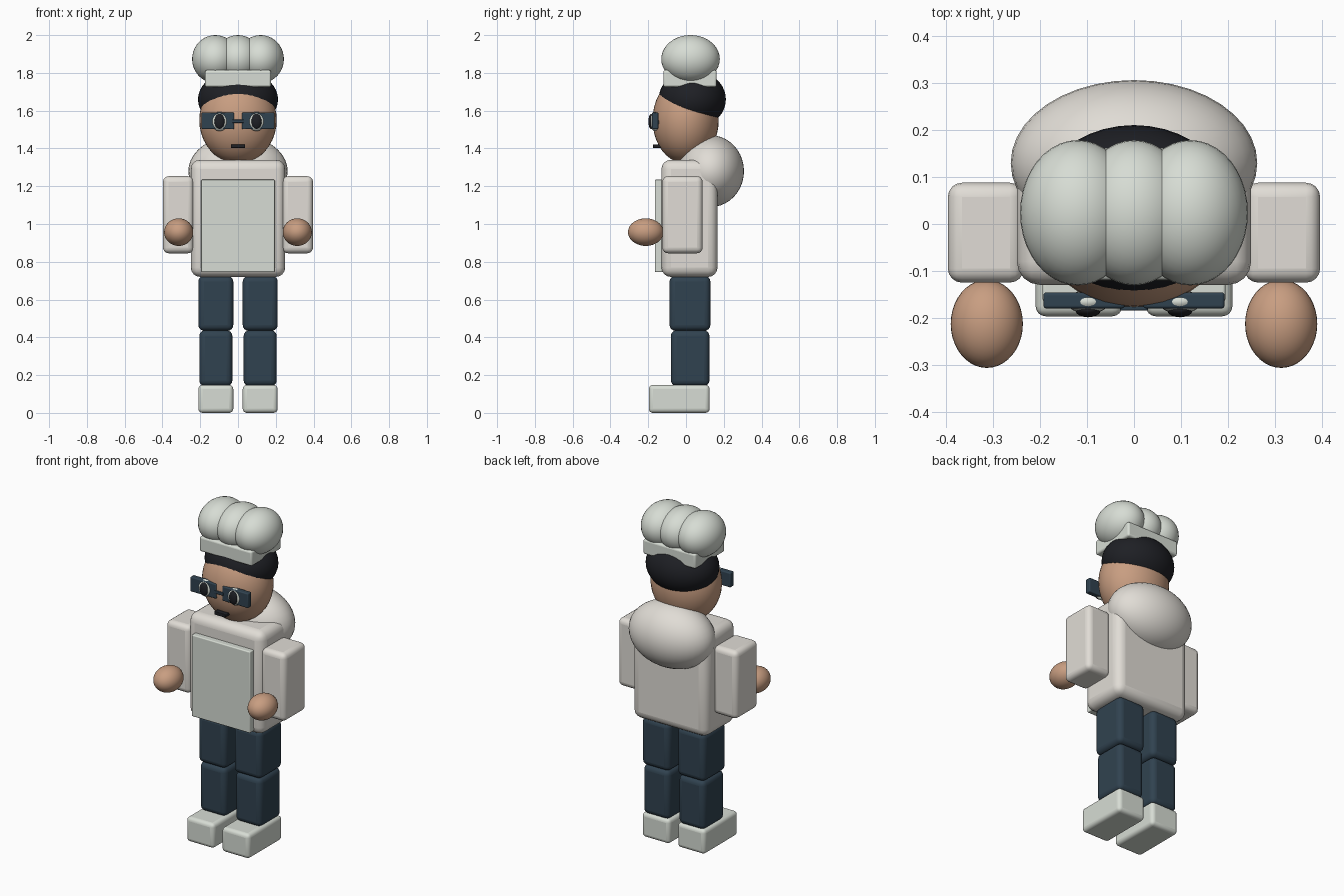
import bpy
import math

if "Cube" in bpy.data.objects:
    bpy.data.objects.remove(bpy.data.objects["Cube"])


def material(name, rgb):
    m = bpy.data.materials.new(name)
    m.diffuse_color = (*rgb, 1)
    m.use_nodes = True
    m.node_tree.nodes["Principled BSDF"].inputs["Base Color"].default_value = m.diffuse_color
    return m


CREAM = material("cream_cloth", (0.75, 0.72, 0.67))
WHITE = material("white_cloth", (0.68, 0.72, 0.66))
NAVY = material("navy", (0.03, 0.055, 0.08))
BLACK = material("black", (0.013, 0.014, 0.018))
SKIN = material("skin", (0.58, 0.34, 0.22))


def finish(name, mat):
    ob = bpy.context.object
    ob.name = name
    ob.data.materials.append(mat)
    return ob


def box(name, mat, x, y, z, bevel):
    """Rounded box from (min, max) ranges on each axis."""
    ranges = (x, y, z)
    bpy.ops.mesh.primitive_cube_add(size=1, location=[(a + b) / 2 for a, b in ranges])
    ob = finish(name, mat)
    ob.scale = [b - a for a, b in ranges]
    bpy.ops.object.transform_apply(location=False, rotation=False, scale=True)
    mod = ob.modifiers.new("rounded_edges", 'BEVEL')
    mod.width = bevel
    mod.segments = 4
    bpy.ops.object.shade_smooth_by_angle(angle=math.radians(35))


def ball(name, mat, centre, radii, segments=40):
    """Ellipsoid."""
    bpy.ops.mesh.primitive_uv_sphere_add(segments=segments, ring_count=segments // 2,
                                         radius=1, location=centre)
    ob = finish(name, mat)
    ob.scale = radii
    bpy.ops.object.transform_apply(location=False, rotation=False, scale=True)
    bpy.ops.object.shade_smooth()


# Body: jacket, apron and hood
box("torso", CREAM, (-0.25, 0.25), (-0.13, 0.167), (0.72, 1.34), 0.05)
box("apron", WHITE, (-0.195, 0.195), (-0.165, -0.12), (0.745, 1.235), 0.006)
ball("hood", CREAM, (0, 0.13, 1.28), (0.263, 0.177, 0.19))

# Head, hair and mouth
ball("head", SKIN, (0, -0.002, 1.55), (0.205, 0.175, 0.23))
ball("hair", BLACK, (0, 0.033, 1.66), (0.212, 0.178, 0.155))
box("mouth", BLACK, (-0.037, 0.037), (-0.175, -0.13), (1.402, 1.422), 0.004)

# Hat: band and three puffs
box("hat_band", WHITE, (-0.175, 0.175), (-0.12, 0.162), (1.725, 1.815), 0.012)
for i, x in enumerate((-0.12, 0, 0.12)):
    ball(f"hat_puff_{i + 1}", WHITE, (x, 0.024, 1.873), (0.123, 0.155, 0.127))

# Glasses bridge
box("glasses_bridge", NAVY, (-0.03, 0.03), (-0.185, -0.165), (1.535, 1.553), 0.004)

# Paired parts
for side, s in (("left", 1), ("right", -1)):
    def span(a, b):
        return tuple(sorted((s * a, s * b)))

    # Eyes and glasses
    box(f"{side}_glasses_plate", NAVY, span(0.02, 0.193), (-0.18, -0.146), (1.502, 1.59), 0.006)
    ball(f"{side}_eye", WHITE, (s * 0.098, -0.166, 1.543), (0.046, 0.025, 0.051), 24)
    ball(f"{side}_pupil", BLACK, (s * 0.098, -0.184, 1.543), (0.027, 0.015, 0.04), 24)

    # Arms and hands
    box(f"{side}_arm", CREAM, span(0.235, 0.397), (-0.125, 0.088), (0.845, 1.253), 0.03)
    ball(f"{side}_hand", SKIN, (s * 0.314, -0.213, 0.957), (0.077, 0.094, 0.073))

    # Legs and shoes
    box(f"{side}_upper_leg", NAVY, span(0.025, 0.21), (-0.087, 0.129), (0.435, 0.725), 0.03)
    box(f"{side}_lower_leg", NAVY, span(0.03, 0.205), (-0.08, 0.124), (0.142, 0.437), 0.03)
    box(f"{side}_shoe", WHITE, span(0.025, 0.21), (-0.197, 0.125), (0.0, 0.148), 0.022)
